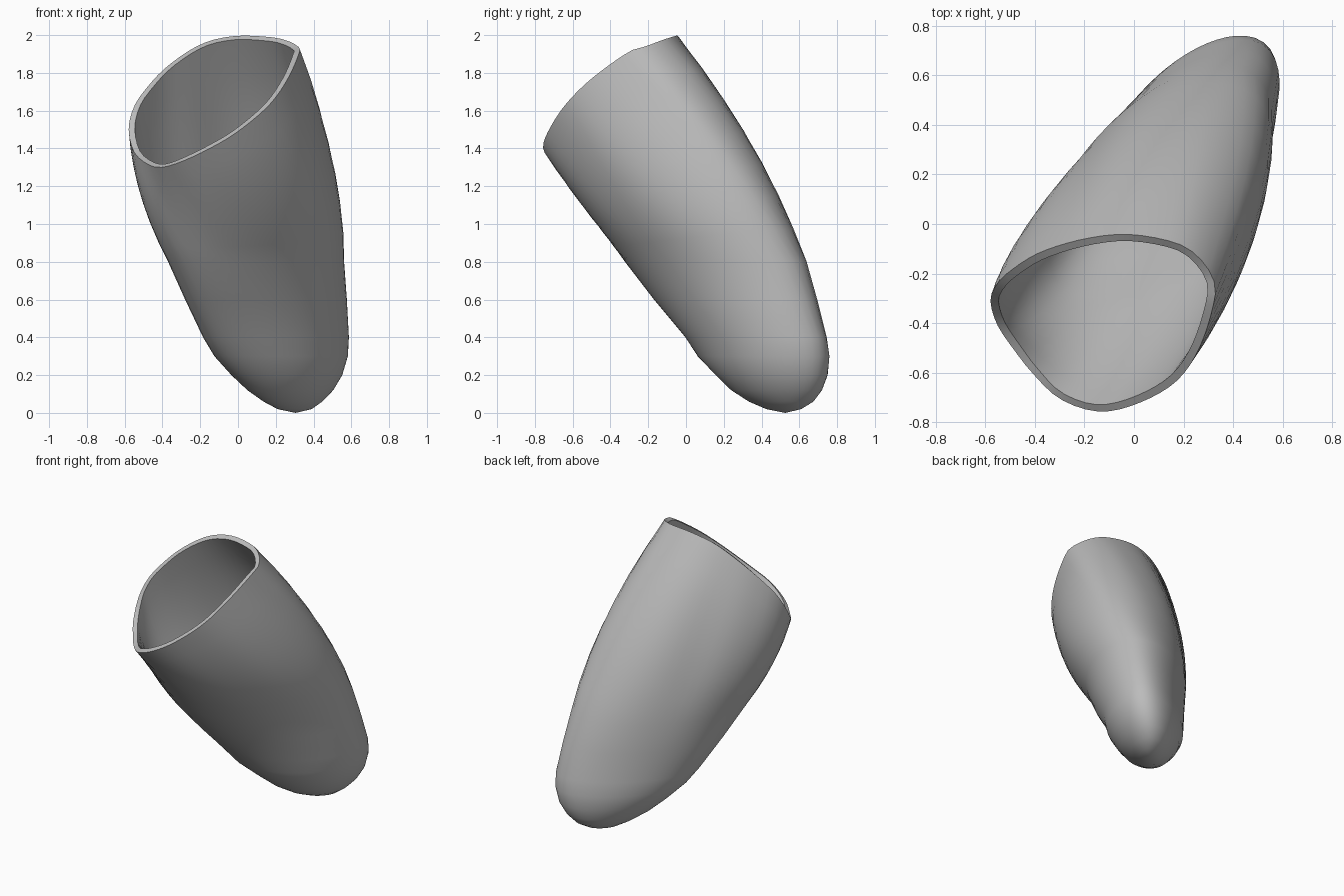
import bpy, bmesh, math
from mathutils import Vector

if "Cube" in bpy.data.objects:
    bpy.data.objects.remove(bpy.data.objects["Cube"])

N = 56  # points around every section
SIDE = Vector((1, -1, 0)).normalized()  # fuller flank of the body


def smooth_loop(pts, steps=10):
    """Closed Catmull-Rom curve through the points."""
    out, n = [], len(pts)
    for i in range(n):
        a, b, c, d = (pts[(i + k) % n] for k in (-1, 0, 1, 2))
        for s in range(steps):
            t = s / steps
            out.append(0.5 * (2 * b + (c - a) * t + (2 * a - 5 * b + 4 * c - d) * t * t
                              + (3 * b - a - 3 * c + d) * t ** 3))
    return out


def resample(loop, n=N):
    """Evenly spaced points along a dense closed loop."""
    ring = loop + [loop[0]]
    dist = [0.0]
    for p, q in zip(ring, ring[1:]):
        dist.append(dist[-1] + (q - p).length)
    out, j = [], 0
    for i in range(n):
        target = dist[-1] * i / n
        while dist[j + 1] < target:
            j += 1
        f = (target - dist[j]) / max(dist[j + 1] - dist[j], 1e-9)
        out.append(ring[j].lerp(ring[j + 1], f))
    return out


def slice_loop(z, x0, x1, y0, y1, skew, flank):
    """Level slanted egg filling the given extents, from its left end."""
    phi = math.asin(skew)
    pts = []
    for i in range(200):
        t = math.pi + 2 * math.pi * i / 200
        d = Vector(((x1 - x0) / 2 * math.cos(t), (y1 - y0) / 2 * math.sin(t + phi), 0))
        reach = (x1 - x0) / 2 * math.sqrt(1 - skew)
        d += SIDE * flank * max(0, d.dot(SIDE) / reach) ** 2
        pts.append(Vector(((x0 + x1) / 2, (y0 + y1) / 2, z)) + d)
    return resample(pts)


# Slanted, slightly saddle-shaped mouth
rim = [(-.579, -.31, 1.50), (-.55, -.41, 1.38), (-.475, -.52, 1.315), (-.405, -.607, 1.30),
       (-.30, -.705, 1.33), (-.15, -.756, 1.40), (0, -.73, 1.49), (.165, -.64, 1.63),
       (.264, -.50, 1.77), (.325, -.305, 1.91), (.317, -.215, 1.94), (.256, -.13, 1.972),
       (.165, -.075, 1.99), (-.02, -.042, 1.995), (-.20, -.06, 1.95), (-.38, -.115, 1.83),
       (-.50, -.19, 1.70), (-.555, -.245, 1.61)]
mouth = resample(smooth_loop([Vector(p) for p in rim]))

# Level sections down to the rounded tip: z, x range, y range, skew, flank
sections = [slice_loop(*s) for s in (
    (.8, -.37, .555, -.315, .64, .58, .045),
    (.6, -.28, .567, -.16, .695, .61, .06),
    (.4, -.185, .577, .005, .745, .63, .06),
    (.3, -.125, .573, .07, .76, .59, .05),
    (.2, -.035, .545, .165, .75, .56, .04),
    (.12, .05, .50, .245, .72, .53, .025),
    (.06, .135, .445, .335, .675, .5, .01),
    (.02, .21, .39, .425, .61, .5, 0))]

# Shoulder sections between mouth and body, bulging most at the back
shoulders = []
for f in (.14, .28, .42, .56, .7, .85):
    ring = []
    for p, q in zip(mouth, sections[0]):
        out = Vector((q.x - .09, q.y - .16, 0)).normalized()
        bulge = .064 + .032 * out.y - .05 * max(0, -out.dot(SIDE)) ** 4
        ring.append(p.lerp(q, f) + out * bulge * 4 * f * (1 - f))
    shoulders.append(ring)
rings = [mouth] + shoulders + sections

# Loft the skin and close the tip
bm = bmesh.new()
vr = [[bm.verts.new(p) for p in r] for r in rings]
for a, b in zip(vr, vr[1:]):
    for i in range(N):
        k = (i + 1) % N
        bm.faces.new((a[i], b[i], b[k], a[k]))
tip = bm.verts.new((.305, .525, 0))
for i in range(N):
    bm.faces.new((vr[-1][i], tip, vr[-1][(i + 1) % N]))
bmesh.ops.recalc_face_normals(bm, faces=bm.faces)
if sum(f.normal.dot(f.calc_center_median() - Vector((0.1, 0.1, .9))) for f in bm.faces) < 0:
    bmesh.ops.reverse_faces(bm, faces=bm.faces)
mesh = bpy.data.meshes.new("hollow_sleeve")
bm.to_mesh(mesh)
bm.free()
sleeve = bpy.data.objects.new("hollow_sleeve", mesh)
bpy.context.collection.objects.link(sleeve)

grey = bpy.data.materials.new("plain grey")
grey.diffuse_color = (0.5, 0.5, 0.5, 1)
grey.use_nodes = True
grey.node_tree.nodes["Principled BSDF"].inputs["Base Color"].default_value = grey.diffuse_color
mesh.materials.append(grey)

# Even wall, kept inside the skin
wall = sleeve.modifiers.new("wall", 'SOLIDIFY')
wall.thickness = 0.033
wall.offset = -1
bpy.context.view_layer.objects.active = sleeve
sleeve.select_set(True)
bpy.ops.object.modifier_apply(modifier="wall")
bpy.ops.object.shade_smooth_by_angle(angle=math.radians(35))
